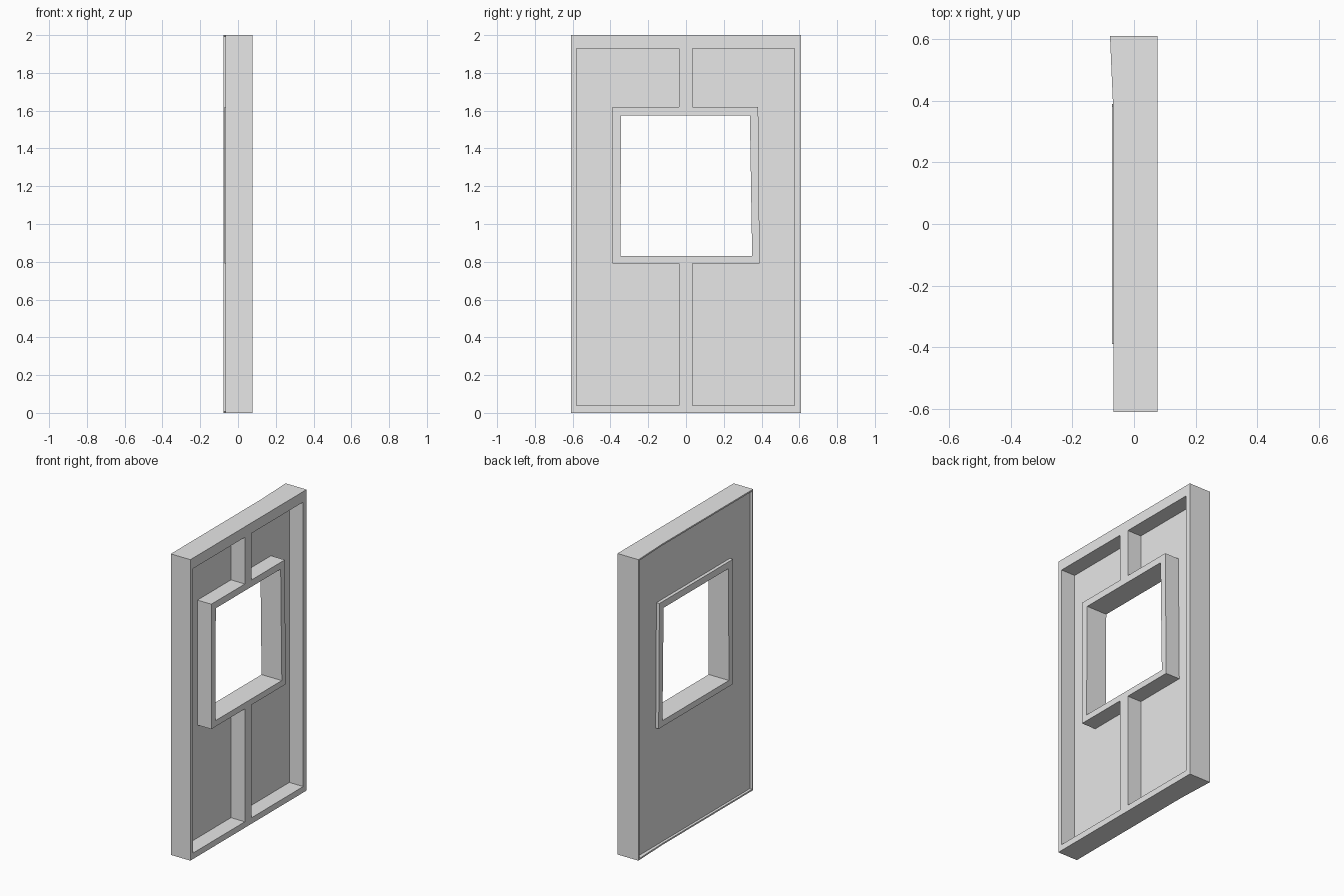
import bpy
import bmesh

if "Cube" in bpy.data.objects:
    bpy.data.objects.remove(bpy.data.objects["Cube"], do_unlink=True)

# One plain grey for the whole wall panel
grey = bpy.data.materials.new("plain grey")
grey.use_nodes = True
grey.diffuse_color = (0.8, 0.8, 0.8, 1)
grey.node_tree.nodes["Principled BSDF"].inputs["Base Color"].default_value = (0.8, 0.8, 0.8, 1)

FRONT = 0.077      # ribbed face
FLOOR = -0.025     # bottom of the ribbed recesses
SHEET = -0.05      # plain face behind
LIP = -0.067       # raised edges on the plain face


def finish(bm, name):
    bmesh.ops.recalc_face_normals(bm, faces=bm.faces)
    mesh = bpy.data.meshes.new(name)
    bm.to_mesh(mesh)
    bm.free()
    mesh.materials.append(grey)
    ob = bpy.data.objects.new(name, mesh)
    bpy.context.collection.objects.link(ob)
    return ob


def ring(name, outer, inner, back, front):
    """Closed frame between two (y, z) loops; back is a function of y."""
    bm = bmesh.new()
    loops = []
    for loop, at in ((outer, back), (outer, None), (inner, None), (inner, back)):
        loops.append([bm.verts.new((at(y) if at else front, y, z)) for y, z in loop])
    n = len(outer)
    for a in range(4):
        p, q = loops[a], loops[(a + 1) % 4]
        for i in range(n):
            j = (i + 1) % n
            bm.faces.new((p[i], p[j], q[j], q[i]))
    return finish(bm, name)


def bar(name, y0, y1, z0, z1, x0, x1):
    bm = bmesh.new()
    bmesh.ops.create_cube(bm, size=1)
    for v in bm.verts:
        v.co = (x1 if v.co.x > 0 else x0, y1 if v.co.y > 0 else y0, z1 if v.co.z > 0 else z0)
    return finish(bm, name)


def rect(y0, y1, z0, z1):
    return [(y0, z0), (y1, z0), (y1, z1), (y0, z1)]


def rect_split(y0, y1, z0, z1, ym):
    return [(y0, z0), (ym, z0), (y1, z0), (y1, z1), (ym, z1), (y0, z1)]


def flare(y):
    # the raised edge thickens toward the back end
    return LIP - 0.011 * max(0, (y - 0.36) / 0.25)


# Loops shared by the parts; the window leans in slightly at its upper back corner
edge = rect(-0.61, 0.61, 0, 2)
recess = rect(-0.58, 0.575, 0.04, 1.93)
surround = [(-0.39, 0.79), (0.39, 0.79), (0.382, 1.62), (-0.39, 1.62)]
opening = [(-0.348, 0.83), (0.35, 0.83), (0.338, 1.575), (-0.343, 1.575)]

# Outer rim, and its thin lip on the plain face
ring("outer_rim", edge, recess, lambda y: SHEET, FRONT)
ring("rear_lip", rect_split(-0.61, 0.61, 0, 2, 0.36),
     rect_split(-0.6, 0.6, 0.01, 1.99, 0.36), flare, SHEET)

# Thin sheet between rim and window
ring("wall_sheet", recess, surround, lambda y: SHEET, FLOOR)

# Window surround, standing proud on the plain face
ring("window_surround", surround, opening, lambda y: -0.072, FRONT)

# Centre ribs above and below the window
for name, z0, z1 in (("lower_rib", 0.04, 0.79), ("upper_rib", 1.62, 1.93)):
    bar(name, -0.038, 0.034, z0, z1, FLOOR, FRONT)
